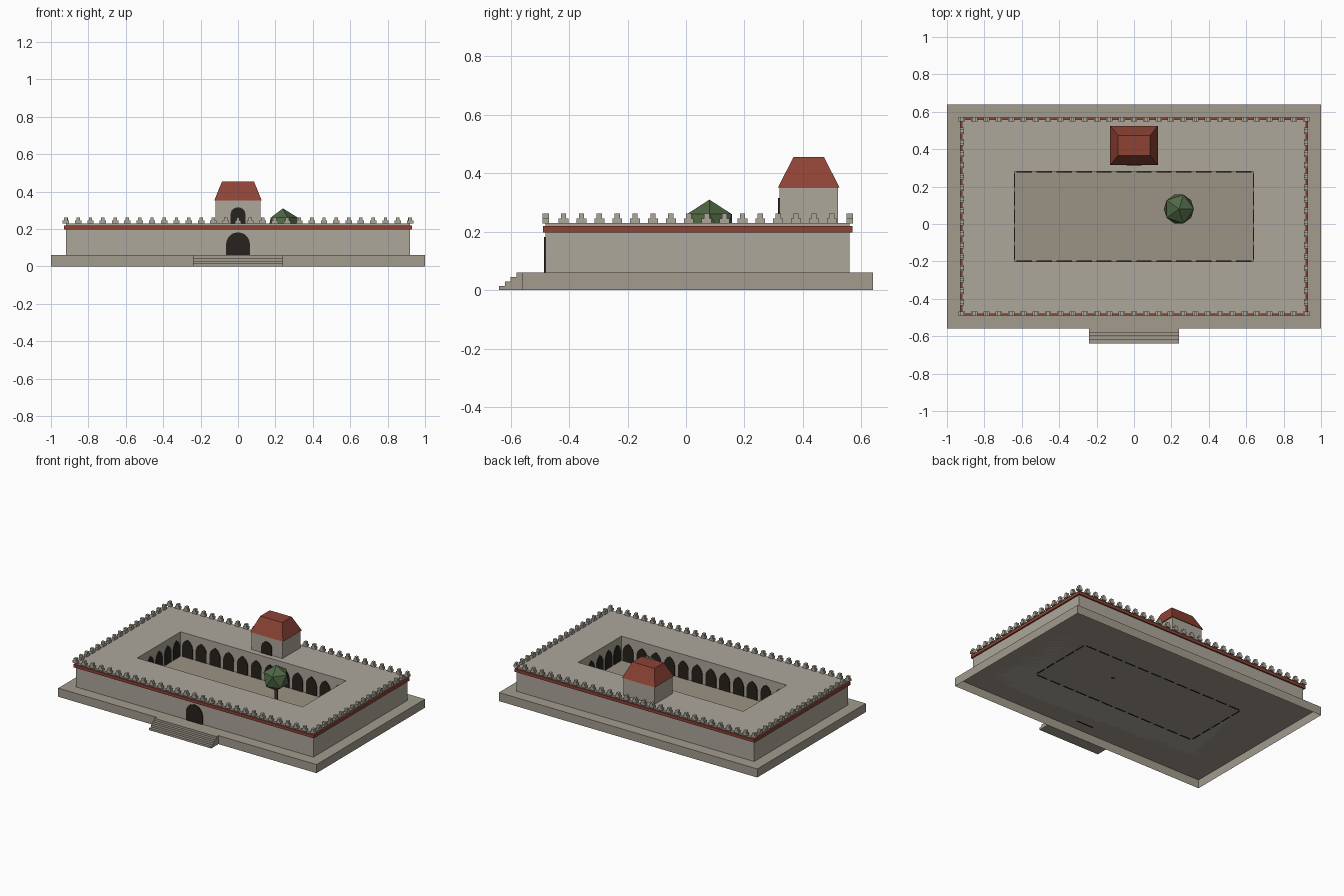
import bpy, bmesh, math
from mathutils import Matrix, Vector

if "Cube" in bpy.data.objects:
    bpy.data.objects.remove(bpy.data.objects["Cube"])


def material(name, rgb):
    m = bpy.data.materials.new(name)
    m.diffuse_color = (*rgb, 1)
    m.use_nodes = True
    m.node_tree.nodes["Principled BSDF"].inputs["Base Color"].default_value = m.diffuse_color
    return m


STONE = material("stone", (0.42, 0.39, 0.33))
PLINTH = material("plinth_stone", (0.36, 0.33, 0.27))
FLOOR = material("floor_stone", (0.33, 0.29, 0.23))
RED = material("red_tile", (0.27, 0.055, 0.035))
DARK = material("dark_opening", (0.02, 0.016, 0.012))
GREEN = material("leaves", (0.08, 0.14, 0.06))
BROWN = material("bark", (0.09, 0.06, 0.035))


def finish(bm, name, mat):
    me = bpy.data.meshes.new(name)
    bm.to_mesh(me)
    bm.free()
    me.materials.append(mat)
    ob = bpy.data.objects.new(name, me)
    bpy.context.collection.objects.link(ob)
    return ob


def add_box(bm, x0, x1, y0, y1, z0, z1, top_scale=(1, 1), bottom=True):
    vs = bmesh.ops.create_cube(bm, size=1)["verts"]
    for v in vs:
        up = v.co.z > 0
        sx, sy = top_scale if up else (1, 1)
        v.co = ((x0 + x1) / 2 + v.co.x * (x1 - x0) * sx,
                (y0 + y1) / 2 + v.co.y * (y1 - y0) * sy, z1 if up else z0)
    if not bottom:
        low = [f for f in {f for v in vs for f in v.link_faces}
               if all(abs(v.co.z - z0) < 1e-6 for v in f.verts)]
        bmesh.ops.delete(bm, geom=low, context="FACES_ONLY")


def box(name, mat, *dims, **kw):
    bm = bmesh.new()
    add_box(bm, *dims, **kw)
    return finish(bm, name, mat)


def ring(name, mat, outer, inner, z0, z1):
    """Rectangular frame: rectangles are (x0, x1, y0, y1)."""
    bm = bmesh.new()

    def loop(r, z):
        return [bm.verts.new((r[i], r[j], z)) for i, j in ((0, 2), (1, 2), (1, 3), (0, 3))]
    a, b, c, d = loop(outer, z0), loop(outer, z1), loop(inner, z1), loop(inner, z0)
    for p, q in ((a, b), (b, c), (c, d), (d, a)):
        for i in range(4):
            k = (i + 1) % 4
            bm.faces.new((p[i], p[k], q[k], q[i]))
    bmesh.ops.recalc_face_normals(bm, faces=bm.faces)
    return finish(bm, name, mat)


def add_arch(bm, pos, angle, half, spring, rise, depth=0.008, n=10, point=1.0):
    """Thin arched panel facing -y before rotation; point < 1 gives a pointed head."""
    pts = [(-half, 0), (half, 0)]
    for i in range(n + 1):
        t = math.pi * i / n
        pts.append((half * math.cos(t), spring + rise * math.sin(t) ** point))
    if point != 1.0:
        pts = pts[:2] + [(half * s, spring + rise * h) for s, h in
                         ((1, 0), (0.85, 0.4), (0.5, 0.75), (0, 1), (-0.5, 0.75), (-0.85, 0.4), (-1, 0))]
    mtx = Matrix.Translation(pos) @ Matrix.Rotation(angle, 4, "Z")
    f = bm.faces.new([bm.verts.new(mtx @ Vector((x, -depth / 2, z))) for x, z in pts])
    ext = bmesh.ops.extrude_face_region(bm, geom=[f], use_keep_orig=True)["geom"]
    shift = mtx.to_3x3() @ Vector((0, depth, 0))
    bmesh.ops.translate(bm, vec=shift, verts=[g for g in ext if isinstance(g, bmesh.types.BMVert)])
    bmesh.ops.recalc_face_normals(bm, faces=bm.faces)


# plinth, open underneath, and the courtyard floor
box("plinth", PLINTH, -1, 1, -0.56, 0.64, 0, 0.06, bottom=False)
box("courtyard_floor", FLOOR, -0.64, 0.64, -0.20, 0.28, 0.06, 0.0625, bottom=False)

# front steps
bm = bmesh.new()
for i in range(4):
    add_box(bm, -0.24, 0.24, -0.64 + 0.02 * i, -0.56, 0.015 * i, 0.015 * (i + 1))
finish(bm, "front_steps", PLINTH)

# four wings around the courtyard, with a red cornice
YARD = (-0.64, 0.64, -0.20, 0.28)
WALL = (-0.92, 0.92, -0.48, 0.56)
ring("cloister_wings", STONE, WALL, YARD, 0.06, 0.23)
ring("red_cornice", RED, (-0.93, 0.93, -0.49, 0.57), (-0.915, 0.915, -0.475, 0.555), 0.198, 0.219)

# stepped merlons along the wall top
bm = bmesh.new()
NX, NY = 28, 17
spots = [(-0.92 + 1.84 * i / NX, y, 0) for i in range(NX + 1) for y in (-0.48, 0.56)]
spots += [(x, -0.48 + 1.04 * i / NY, 1) for i in range(1, NY) for x in (-0.92, 0.92)]
for x, y, side in spots:
    for w, z0, z1 in ((0.017, 0.229, 0.245), (0.009, 0.245, 0.262)):
        hx, hy = (0.011, w) if side else (w, 0.011)
        add_box(bm, x - hx, x + hx, y - hy, y + hy, z0, z1)
finish(bm, "merlons", STONE)

# pointed arcade openings on the courtyard walls
bm = bmesh.new()
for i in range(12):
    x = -0.64 + 1.28 * (i + 0.5) / 12
    for y in YARD[2:]:
        add_arch(bm, (x, y, 0.058), 0, 0.041, 0.075, 0.055, point=0.5)
for i in range(5):
    y = -0.20 + 0.48 * (i + 0.5) / 5
    for x in YARD[:2]:
        add_arch(bm, (x, y, 0.058), math.pi / 2, 0.037, 0.075, 0.055, point=0.5)
finish(bm, "arcade_openings", DARK)

# round-headed gate and tower door
bm = bmesh.new()
add_arch(bm, (0, -0.482, 0.058), 0, 0.064, 0.06, 0.064)
finish(bm, "front_gate", DARK)
bm = bmesh.new()
add_arch(bm, (0, 0.318, 0.228), 0, 0.04, 0.048, 0.04)
finish(bm, "tower_door", DARK)

# tower with a truncated hip roof
box("tower", STONE, -0.12, 0.12, 0.32, 0.52, 0.23, 0.352)
box("tower_roof", RED, -0.127, 0.127, 0.315, 0.525, 0.352, 0.455, top_scale=(0.67, 0.5))

# courtyard tree
bm = bmesh.new()
bmesh.ops.create_cone(bm, cap_ends=True, segments=6, radius1=0.013, radius2=0.01, depth=0.11,
                      matrix=Matrix.Translation((0.24, 0.08, 0.113)))
finish(bm, "tree_trunk", BROWN)
bm = bmesh.new()
bmesh.ops.create_icosphere(bm, subdivisions=1, radius=0.09,
                           matrix=Matrix.Translation((0.24, 0.08, 0.22)))
finish(bm, "tree_crown", GREEN)
